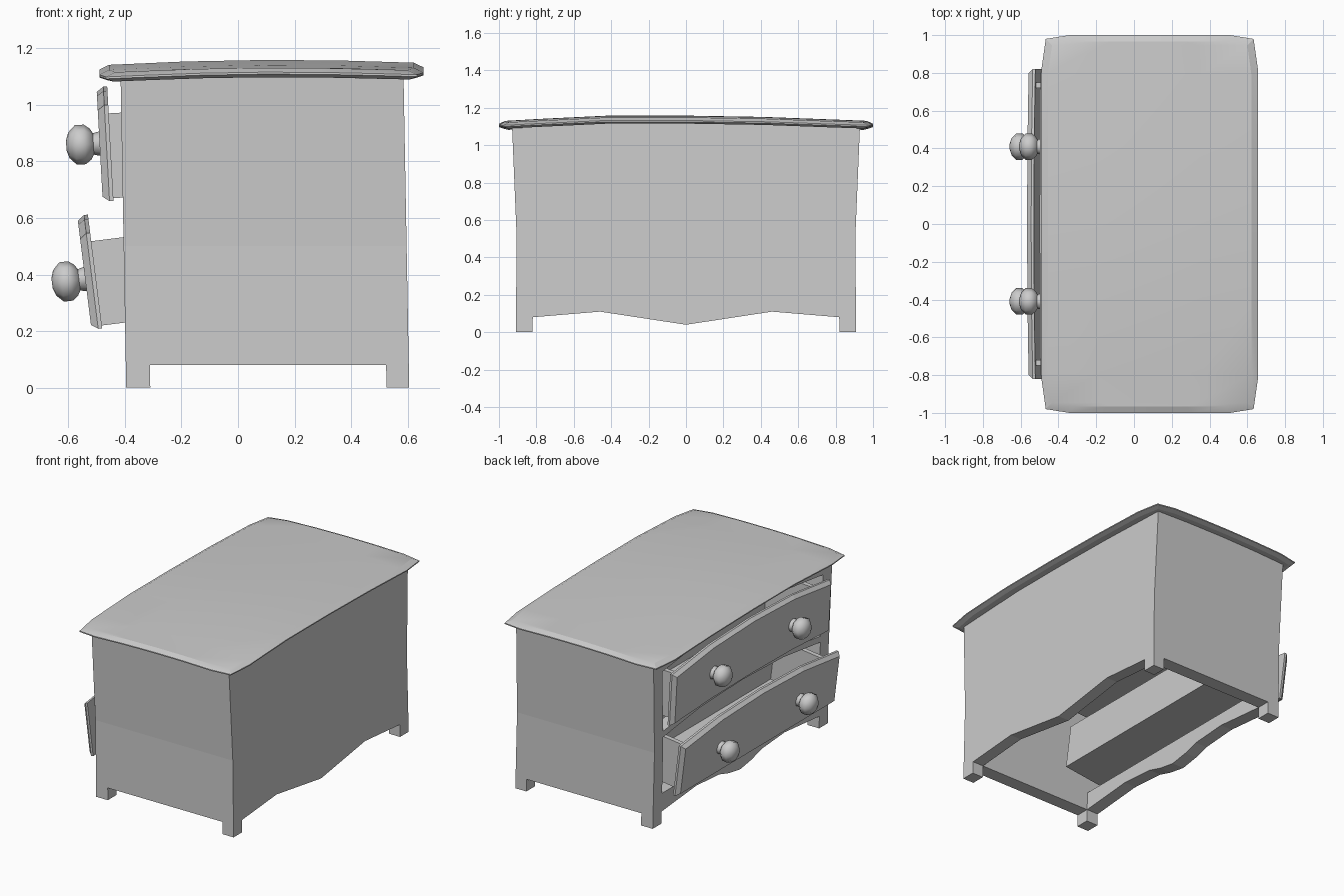
import bpy, bmesh, math
from mathutils import Matrix

if "Cube" in bpy.data.objects:
    bpy.data.objects.remove(bpy.data.objects["Cube"])


def finish(name, bm, smooth=None):
    bmesh.ops.recalc_face_normals(bm, faces=bm.faces)
    me = bpy.data.meshes.new(name)
    bm.to_mesh(me)
    bm.free()
    ob = bpy.data.objects.new(name, me)
    bpy.context.collection.objects.link(ob)
    if smooth:
        bpy.ops.object.select_all(action='DESELECT')
        ob.select_set(True)
        bpy.context.view_layer.objects.active = ob
        bpy.ops.object.shade_smooth_by_angle(angle=math.radians(smooth))
    return ob


def lean(x, y, z):
    """Slight flare and lean of the cabinet walls."""
    w = .91 - .005 * z / .5 if z < .5 else .905 + .025 * (z - .5) / .6
    return (x - .02 * z / 1.1, y * w / .91, z)


def loft(name, rings, smooth=None, warp=None):
    """Closed solid through matching rings of points."""
    bm = bmesh.new()
    vs = [[bm.verts.new(p) for p in r] for r in rings]
    n = len(vs[0])
    for a, b in zip(vs, vs[1:]):
        for i in range(n):
            j = (i + 1) % n
            bm.faces.new((a[i], a[j], b[j], b[i]))
    caps = [bm.faces.new(vs[0]), bm.faces.new(vs[-1])]
    bm.normal_update()
    bmesh.ops.triangulate(bm, faces=[f for f in caps if len(f.verts) > 4])
    if warp:
        for v in bm.verts:
            v.co = warp(*v.co)
    return finish(name, bm, smooth)


ARCH = [(-.82, 0), (-.43, .05), (0, .065), (.43, .05), (.82, 0)]


def arched(lo, hi, bend=1.0):
    """Outline with an arched top; bend scales the arch of the lower edge."""
    return [(y, lo + a * bend) for y, a in ARCH] + [(y, hi + a) for y, a in ARCH[::-1]]


# Cabinet sides with legs
side = [(-.395, 0), (-.31, 0), (-.31, .08), (.525, .08), (.525, 0), (.605, 0),
        (.605, .5), (.605, 1.1), (-.395, 1.1), (-.395, .5)]
for s, name in ((-1, "side_panel_a"), (1, "side_panel_b")):
    loft(name, [[(x, s * y, z) for x, z in side] for y in (.82, .91)], warp=lean)


def cross_panel(name, prof, x0, x1):
    loft(name, [[(x, y, z) for y, z in prof] for x in (x0, x1)], warp=lean)


# Back panel with wavy lower edge
cross_panel("back_panel", [(-.82, .08), (-.46, .11), (0, .04), (.46, .11), (.82, .08),
                           (.82, .5), (.82, 1.1), (.43, 1.12), (0, 1.125),
                           (-.43, 1.125), (-.82, 1.1), (-.82, .5)], .525, .605)

# Drawer-side frame: apron and rails
wave = [(-.82, .08), (-.6, .1), (-.46, .113), (-.22, .095), (-.12, .065), (0, .045),
        (.12, .065), (.22, .095), (.46, .113), (.6, .1), (.82, .08)]
cross_panel("apron", wave + [(.82, .2), (-.82, .2)], -.395, -.31)
cross_panel("middle_rail", arched(.57, .61), -.395, -.31)
cross_panel("top_rail", [(y, 1.01 + a) for y, a in ARCH] +
            [(.82, 1.1), (.43, 1.12), (0, 1.125), (-.43, 1.125), (-.82, 1.1)], -.395, -.31)

# Bowed table top with chamfered rim: y, half width, rise
rows = [(-1, .425, 0), (-.98, .55, .001), (-.82, .573, .01), (-.43, .573, .028), (0, .573, .028),
        (.43, .573, .021), (.82, .573, .007), (.98, .55, .001), (1, .425, 0)]
cols = [-1, -.5, 0, .5, 1]
bm = bmesh.new()


def level(sx, sy, base):
    grid = []
    for y, w, rise in rows:
        r = []
        for t in cols:
            x = t * w * sx
            u = x / .573
            z = base + rise + .015 * (1 - u * u) + .004 * u
            r.append(bm.verts.new((.083 + x, y * sy, z)))
        grid.append(r)
    return grid


def border(g):
    return (g[0] + [r[-1] for r in g[1:-1]] + g[-1][::-1] + [r[0] for r in g[-2:0:-1]])


levels = [level(.95, .97, 1.082), level(1, 1, 1.093), level(1, 1, 1.1), level(.94, .965, 1.115)]
for g in (levels[0], levels[-1]):
    for a, b in zip(g, g[1:]):
        for i in range(len(cols) - 1):
            bm.faces.new((a[i], a[i + 1], b[i + 1], b[i]))
for lo, hi in zip(levels, levels[1:]):
    a, b = border(lo), border(hi)
    for i in range(len(a)):
        j = (i + 1) % len(a)
        bm.faces.new((a[i], a[j], b[j], b[i]))
finish("table_top", bm, 20)


def drawer(tag, x, z, tilt, bend, knob_z):
    place = Matrix.Translation((x, 0, z)) @ Matrix.Rotation(-tilt, 4, 'Y')

    # Drawer front with chamfered face
    def ring(px, sy, inset):
        return [(px, y * sy, pz) for y, pz in arched(inset, .34 - inset, bend)]
    parts = [loft(tag + "_front", [ring(0, 1, 0), ring(-.014, 1, 0), ring(-.038, .975, .017)])]

    # Drawer box
    def box(name, x0, x1, y0, y1, z0, z1):
        parts.append(loft(f"{tag}_{name}", [
            [(px, y0, z0), (px, y1, z0), (px, y1, z1), (px, y0, z1)] for px in (x0, x1)]))
    box("floor", 0, .4, -.72, .72, .01, .03)
    box("back", .375, .4, -.72, .72, .03, .31)
    box("side_a", 0, .4, -.75, -.72, .01, .31)
    box("side_b", 0, .4, .72, .75, .01, .31)

    # Turned knobs
    prof = [(-.03, .045), (-.06, .038), (-.07, .055), (-.09, .07), (-.122, .07),
            (-.147, .045), (-.156, .018)]
    for s, n in ((-1, "a"), (1, "b")):
        parts.append(loft(f"{tag}_knob_{n}", [
            [(px, s * .41 + r * math.cos(k * math.pi / 4), knob_z + r * math.sin(k * math.pi / 4))
             for k in range(8)] for px, r in prof], 50))
    for ob in parts:
        ob.data.transform(place)


drawer("upper_drawer", -.44, .66, .055, .4, .205)
drawer("lower_drawer", -.48, .21, .125, 0, .18)
